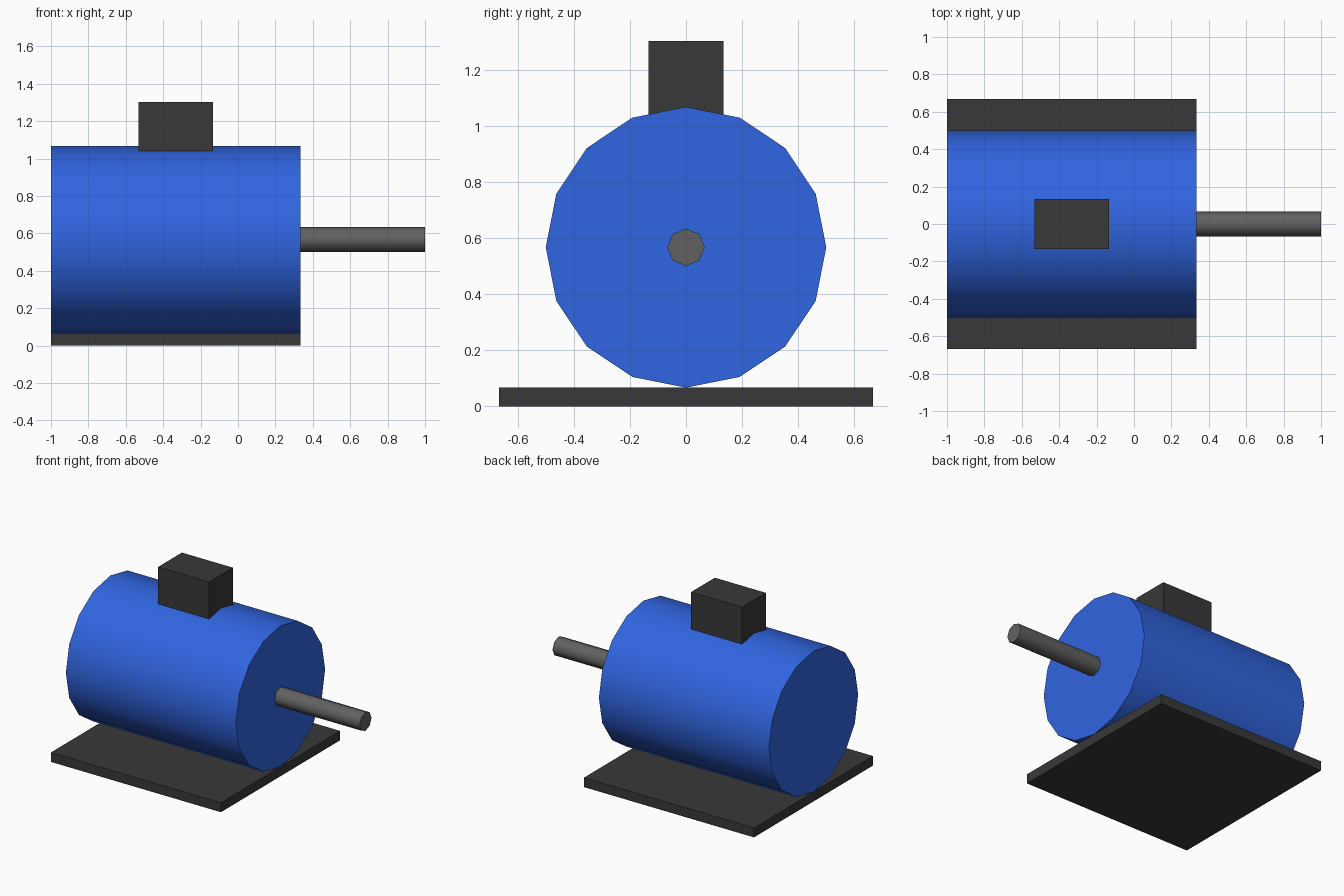
import bpy
from math import radians, pi

if "Cube" in bpy.data.objects:
    bpy.data.objects.remove(bpy.data.objects["Cube"])


def material(name, rgb):
    m = bpy.data.materials.new(name)
    m.diffuse_color = (*rgb, 1)
    m.use_nodes = True
    m.node_tree.nodes["Principled BSDF"].inputs["Base Color"].default_value = m.diffuse_color
    return m


blue = material("blue_paint", (0.03, 0.13, 0.75))
dark = material("dark_grey", (0.04, 0.04, 0.04))
steel = material("steel_grey", (0.12, 0.12, 0.12))


def box(name, lo, hi, mat):
    bpy.ops.mesh.primitive_cube_add(size=1, location=[(a + b) / 2 for a, b in zip(lo, hi)])
    ob = bpy.context.object
    ob.name = name
    ob.scale = [b - a for a, b in zip(lo, hi)]
    bpy.ops.object.transform_apply(location=False, rotation=False, scale=True)
    ob.data.materials.append(mat)


def x_cylinder(name, x0, x1, z, radius, sides, mat):
    # rotated about y so that one corner points straight up
    bpy.ops.mesh.primitive_cylinder_add(vertices=sides, radius=radius, depth=x1 - x0,
                                        location=((x0 + x1) / 2, 0, z), rotation=(0, pi / 2, 0))
    ob = bpy.context.object
    ob.name = name
    ob.data.materials.append(mat)
    bpy.ops.object.shade_smooth_by_angle(angle=radians(60))


AXIS_Z = 0.567

# Mounting plate
box("base_plate", (-1, -0.667, 0), (0.333, 0.667, 0.067), dark)
# Motor body
x_cylinder("motor_body", -1, 0.333, AXIS_Z, 0.5, 16, blue)
# Output shaft
x_cylinder("shaft", 0.333, 1, AXIS_Z, 0.0667, 8, steel)
# Terminal box on top, sunk slightly into the body
box("terminal_box", (-0.533, -0.133, 1.037), (-0.133, 0.133, 1.303), dark)
